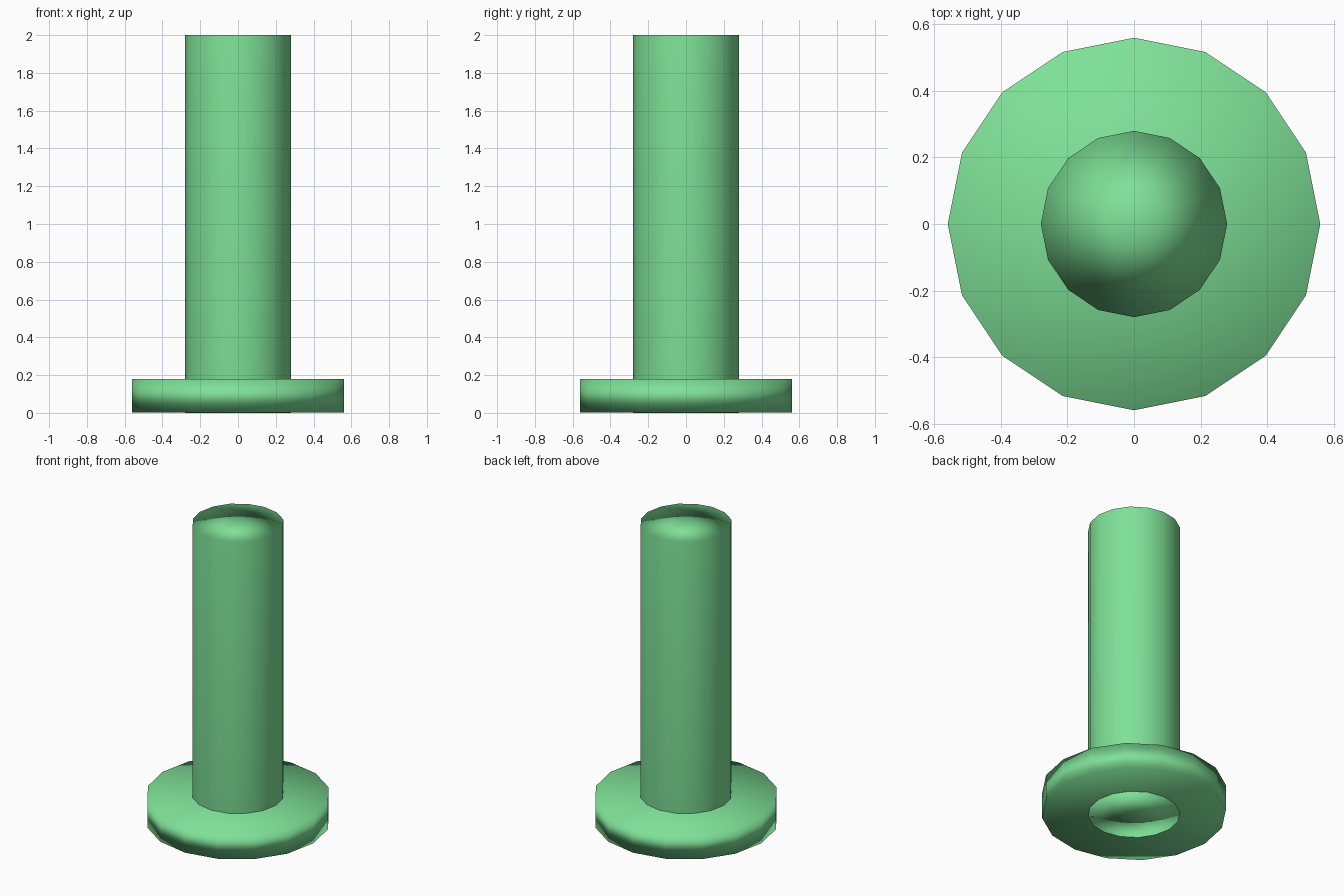
import bpy
import bmesh
from mathutils import Matrix

old = bpy.data.objects.get("Cube")
if old:
    bpy.data.objects.remove(old, do_unlink=True)

SIDES = 16

# One flat colour for the whole model
green = bpy.data.materials.new("light_green")
green.use_nodes = True
colour = (0.21, 0.75, 0.31, 1.0)
green.diffuse_color = colour
for node in green.node_tree.nodes:
    if node.type == 'BSDF_PRINCIPLED':
        node.inputs["Base Color"].default_value = colour


def cylinder(name, radius, bottom, top):
    """Sixteen-sided cylinder with fan caps and soft, area-weighted normals."""
    bm = bmesh.new()
    bmesh.ops.create_cone(
        bm, cap_ends=True, cap_tris=True, segments=SIDES,
        radius1=radius, radius2=radius, depth=top - bottom,
        matrix=Matrix.Translation((0, 0, (bottom + top) / 2)))
    bmesh.ops.recalc_face_normals(bm, faces=bm.faces)
    for face in bm.faces:
        face.smooth = True
    mesh = bpy.data.meshes.new(name)
    bm.to_mesh(mesh)
    bm.free()
    mesh.materials.append(green)
    obj = bpy.data.objects.new(name, mesh)
    bpy.context.collection.objects.link(obj)
    soften = obj.modifiers.new("soft_normals", 'WEIGHTED_NORMAL')
    soften.mode = 'FACE_AREA'
    return obj


# Wide foot disc, raised a hair so the shaft end shows underneath
cylinder("base_disc", 0.56, 0.002, 0.18)

# Tall shaft running through the disc
cylinder("shaft", 0.28, 0.0, 2.0)
